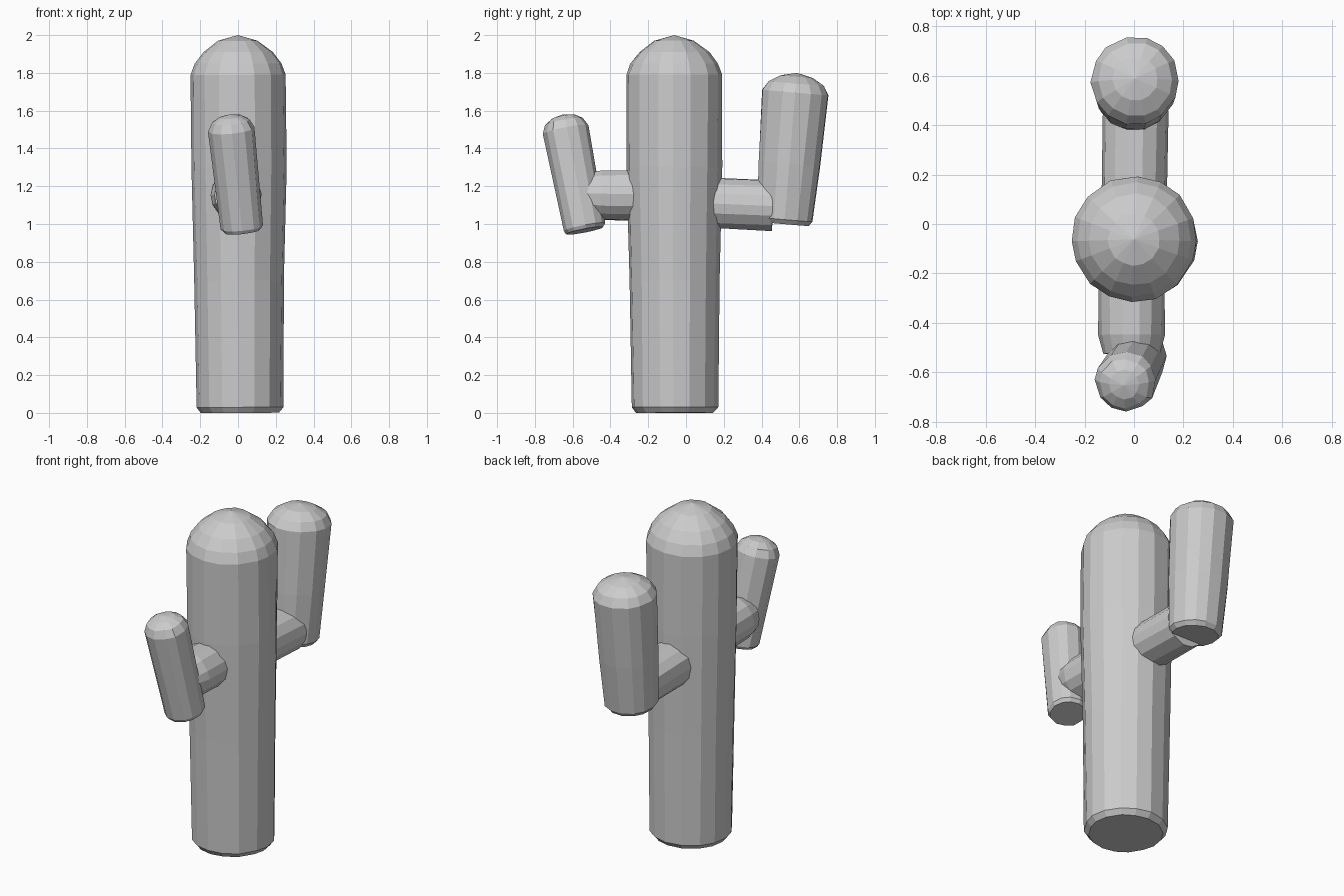
import bpy, bmesh, math, random
from mathutils import Vector

if "Cube" in bpy.data.objects:
    bpy.data.objects.remove(bpy.data.objects["Cube"])

random.seed(4)


def limb(name, start, end, profile, sides, jitter=0.003):
    """Faceted lathe along start->end; profile = (fraction of length, radius)."""
    start, end = Vector(start), Vector(end)
    axis = end - start
    rot = Vector((0, 0, 1)).rotation_difference(axis)
    angles = [2 * math.pi * (i + random.uniform(-0.15, 0.15)) / sides
              for i in range(sides)]
    bm = bmesh.new()
    rings = []
    for t, r in profile:
        centre = start + axis * t
        if r == 0:
            rings.append([bm.verts.new(centre)])
            continue
        ring = []
        for a in angles:
            rr = r + random.uniform(-jitter, jitter)
            p = Vector((rr * math.cos(a), rr * math.sin(a), 0))
            ring.append(bm.verts.new(centre + rot @ p))
        rings.append(ring)
    for lo, hi in zip(rings, rings[1:]):
        for i in range(sides):
            j = (i + 1) % sides
            if len(lo) == 1:
                bm.faces.new((lo[0], hi[j], hi[i]))
            elif len(hi) == 1:
                bm.faces.new((lo[i], lo[j], hi[0]))
            else:
                bm.faces.new((lo[i], lo[j], hi[j], hi[i]))
    bmesh.ops.recalc_face_normals(bm, faces=bm.faces)
    mesh = bpy.data.meshes.new(name)
    bm.to_mesh(mesh)
    bm.free()
    obj = bpy.data.objects.new(name, mesh)
    bpy.context.collection.objects.link(obj)
    return obj


# Main trunk, slightly wider toward the domed top
limb("trunk", (0.01, -0.06, 0), (0, -0.062, 2.0),
     [(0, 0), (0, 0.205), (0.015, 0.229), (0.35, 0.239), (0.65, 0.252),
      (0.895, 0.254), (0.925, 0.232), (0.955, 0.185), (0.985, 0.105), (1, 0)], 16)

# Short connecting branches
tube = [(0, 0), (0, 0.134), (1, 0.134), (1, 0)]
limb("back_branch", (0, 0.1, 1.112), (0.005, 0.46, 1.097), tube, 14)
limb("front_branch", (-0.01, -0.22, 1.15), (-0.01, -0.525, 1.155),
     [(0, 0), (0, 0.135), (0.75, 0.133), (1, 0.115), (1, 0)], 14)

# Large raised arm behind
limb("back_arm", (0, 0.52, 1.0), (0.005, 0.588, 1.8),
     [(0, 0), (0, 0.13), (0.03, 0.15), (0.4, 0.165), (0.87, 0.178),
      (0.93, 0.15), (0.975, 0.09), (1, 0)], 14)

# Small raised arm in front, leaning outward
limb("front_arm", (0.022, -0.535, 0.965), (-0.042, -0.652, 1.58),
     [(0, 0), (0, 0.10), (0.03, 0.112), (0.87, 0.124),
      (0.94, 0.102), (0.98, 0.06), (1, 0)], 12)
